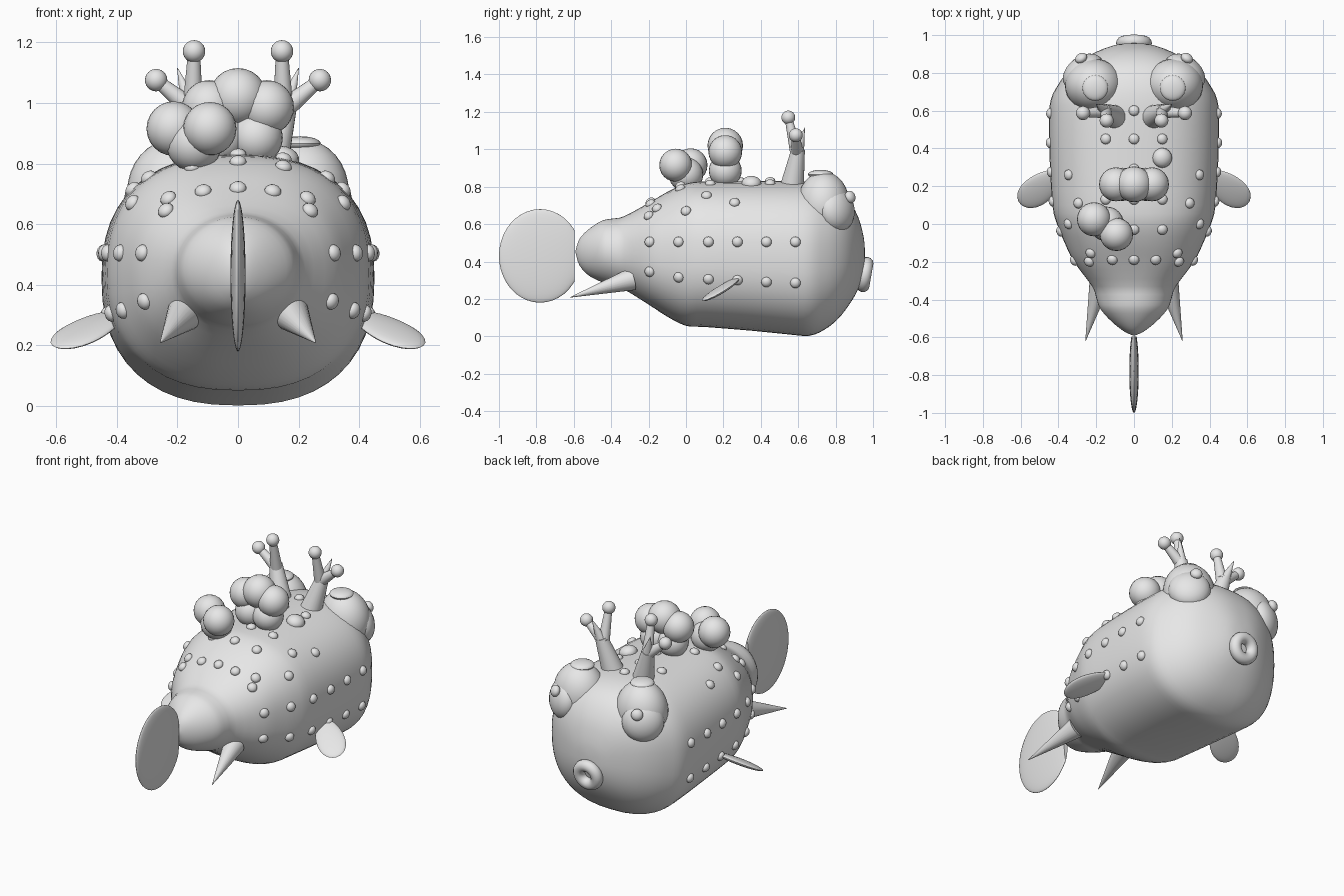
import bpy, bmesh, math
from mathutils import Vector, Matrix
from mathutils.bvhtree import BVHTree

if "Cube" in bpy.data.objects:
    bpy.data.objects.remove(bpy.data.objects["Cube"])

grey = bpy.data.materials.new("plain_grey")
grey.diffuse_color = (0.8, 0.8, 0.8, 1)
grey.use_nodes = True
grey.node_tree.nodes["Principled BSDF"].inputs["Base Color"].default_value = grey.diffuse_color


def finish(name, bm, angle=40):
    bmesh.ops.recalc_face_normals(bm, faces=bm.faces)
    me = bpy.data.meshes.new(name)
    bm.to_mesh(me)
    bm.free()
    ob = bpy.data.objects.new(name, me)
    bpy.context.collection.objects.link(ob)
    me.materials.append(grey)
    bpy.context.view_layer.objects.active = ob
    ob.select_set(True)
    bpy.ops.object.shade_smooth_by_angle(angle=math.radians(angle))
    ob.select_set(False)
    return ob


def add_ball(bm, c, r, axis=(0, 0, 1), seg=24):
    """Ellipsoid of radii r, its local z turned to the axis."""
    r = (r, r, r) if isinstance(r, float) else r
    rot = Vector(axis).to_track_quat('Z', 'Y').to_matrix().to_4x4()
    bmesh.ops.create_uvsphere(bm, u_segments=seg, v_segments=seg // 2, radius=1,
                              matrix=Matrix.Translation(c) @ rot @ Matrix.Diagonal((*r, 1)))


def add_cone(bm, a, b, r1, r2, seg=24):
    a, b = Vector(a), Vector(b)
    rot = (b - a).to_track_quat('Z', 'Y').to_matrix().to_4x4()
    bmesh.ops.create_cone(bm, cap_ends=True, segments=seg, radius1=r1, radius2=r2,
                          depth=(b - a).length, matrix=Matrix.Translation((a + b) / 2) @ rot)


def ball(name, *args, **kw):
    bm = bmesh.new()
    add_ball(bm, *args, **kw)
    return finish(name, bm)


# Body: lofted rounded sections (y, half width, bottom, top), face towards +y
stations = [(-.59, .006, .445, .46), (-.57, .05, .38, .52), (-.52, .115, .325, .573),
            (-.45, .178, .29, .618), (-.39, .2, .268, .63), (-.33, .222, .25, .642),
            (-.2, .318, .17, .713), (-.1, .367, .105, .772), (0, .408, .056, .816),
            (.1, .432, .05, .828), (.35, .447, .03, .83), (.55, .45, .01, .83),
            (.66, .44, .003, .825), (.74, .4, .035, .81), (.81, .347, .09, .78),
            (.87, .277, .165, .725), (.92, .18, .25, .64), (.95, .09, .34, .53),
            (.957, .012, .42, .45)]


def spline(p0, p1, p2, p3, t):
    return [.5 * (2 * b + (c - a) * t + (2 * a - 5 * b + 4 * c - d) * t * t
                  + (3 * b - a - 3 * c + d) * t ** 3) for a, b, c, d in zip(p0, p1, p2, p3)]


rows = []
n = len(stations)
for i in range(n - 1):
    quad = [stations[min(max(i + k, 0), n - 1)] for k in (-1, 0, 1, 2)]
    rows += [spline(*quad, t / 3) for t in range(3)]
rows.append(stations[-1])

bm = bmesh.new()
rings, SEG = [], 48
for y, w, lo, hi in rows:
    power = 2 / (2 + .4 * min(1, max(0, (y + .4) / .2)))
    ring = []
    for k in range(SEG):
        c, s = math.cos(math.tau * k / SEG), math.sin(math.tau * k / SEG)
        ring.append(bm.verts.new((w * math.copysign(abs(c) ** power, c), y,
                    (lo + hi) / 2 + (hi - lo) / 2 * math.copysign(abs(s) ** power, s))))
    rings.append(ring)
for a, b in zip(rings, rings[1:]):
    for k in range(SEG):
        bm.faces.new((a[k], a[(k + 1) % SEG], b[(k + 1) % SEG], b[k]))
bm.faces.new(rings[0])
bm.faces.new(rings[-1])
bmesh.ops.recalc_face_normals(bm, faces=bm.faces)
surface = BVHTree.FromBMesh(bm)
finish("body", bm, 60)

# Skin studs: flattened domes seated on the body
studs = bmesh.new()


def stud(origin, direction, r=.028):
    hit, normal, _, _ = surface.ray_cast(Vector(origin), Vector(direction))
    if hit:
        add_ball(studs, hit, (r, r, r * .75), normal, seg=16)


for s in (-1, 1):
    for i, y in enumerate((-.195, -.04, .12, .275, .43, .585)):
        stud((s * 2, y, .505), (-s, 0, 0))
        stud((s * 2, y, (.345, .315, .305, .3, .29, .285)[i]), (-s, 0, 0))
    for y, z in ((-.2, .645), (0, .67), (.26, .715)):
        stud((s * 2, y, z), (-s, 0, 0))
    for x, y in ((.115, -.19), (.23, -.155), (.15, -.03), (.15, .13), (.295, .11),
                 (.15, .45)):
        stud((s * x, y, 2), (0, 0, -1))
for y in (-.19, -.03, .13, .29, .45, .6):
    stud((0, y, 2), (0, 0, -1))
stud((.15, .35, 2), (0, 0, -1), .053)
finish("skin_studs", studs)

# Mouth ring
bm = bmesh.new()
tilt = Matrix.Translation((0, .957, .33)) @ Matrix.Rotation(math.radians(-100), 4, 'X')
grid = [[bm.verts.new(tilt @ Vector(((.06 + .035 * math.cos(v)) * math.cos(u),
                                     (.06 + .035 * math.cos(v)) * math.sin(u),
                                     .035 * math.sin(v))))
         for v in [math.tau * j / 14 for j in range(14)]]
        for u in [math.tau * i / 32 for i in range(32)]]
for i in range(32):
    for j in range(14):
        a, b = grid[i], grid[(i + 1) % 32]
        bm.faces.new((a[j], b[j], b[(j + 1) % 14], a[(j + 1) % 14]))
finish("mouth_ring", bm)

for s, side in ((-1, "left"), (1, "right")):
    # Eyes with a top cap, a bulging iris and a pupil knob
    ball(side + "_eye", (s * .213, .735, .705), (.153, .14, .175), seg=32)
    ball(side + "_eye_cap", (s * .205, .72, .866), (.068, .068, .024))
    ball(side + "_iris", (s * .27, .805, .675), (.12, .12, .08), (s * .6, .78, .15))
    ball(side + "_pupil", (s * .28, .878, .745), (.034, .034, .025), (s * .5, .8, .3))

    # Forked antlers
    bm = bmesh.new()
    add_cone(bm, (s * .1, .565, .79), (s * .16, .6, 1.0), .065, .036)
    add_cone(bm, (s * .155, .598, .98), (s * .2, .635, 1.115), .034, .001)
    for root, tip in (((.15, .597, .95), (.145, .547, 1.17)),
                      ((.14, .595, .97), (.27, .587, 1.075))):
        a, b = [Vector((s * p[0], p[1], p[2])) for p in (root, tip)]
        add_cone(bm, a, b, .036, .02)
        add_ball(bm, b, .037)
    finish(side + "_antler", bm)

    # Side fins: flat leaves sloping down and back
    normal = Vector((s * .15, -.5, 1)).normalized()
    along = Vector((s * .75, -.6, -.4125)).normalized()
    across = normal.cross(along)
    bm = bmesh.new()
    bmesh.ops.create_uvsphere(bm, u_segments=28, v_segments=14, radius=1)
    for v in bm.verts:
        x, y, z = v.co
        v.co = (Vector((s * .495, .19, .252)) + along * x * .148
                + across * y * (.08 + .014 * x) + normal * z * .018)
    finish(side + "_side_fin", bm)

    # Belly spikes
    bm = bmesh.new()
    add_cone(bm, (s * .175, -.29, .305), (s * .257, -.62, .208), .06, .001)
    finish(side + "_belly_spike", bm)

# Tail fin: thin lens cut straight where it meets the body
bm = bmesh.new()
add_ball(bm, (0, -.78, .43), (.025, .22, .25), seg=40)
bmesh.ops.bisect_plane(bm, geom=bm.verts[:] + bm.edges[:] + bm.faces[:],
                       plane_co=(0, -.595, 0), plane_no=(0, 1, 0), clear_outer=True)
bmesh.ops.holes_fill(bm, edges=[e for e in bm.edges if e.is_boundary])
finish("tail_fin", bm)

# Growths on the back
bm = bmesh.new()
for x, z, r in ((0, 1.02, .095), (.095, .985, .09), (-.095, .985, .09),
                (.06, .885, .088), (-.06, .885, .088)):
    add_ball(bm, (x, .21, z), r)
finish("middle_growth", bm)
bm = bmesh.new()
for c, r in (((-.212, .025, .915), .09), ((-.093, -.055, .915), .088),
             ((-.145, 0.0, .865), .092)):
    add_ball(bm, c, r)
finish("rear_growth", bm)
